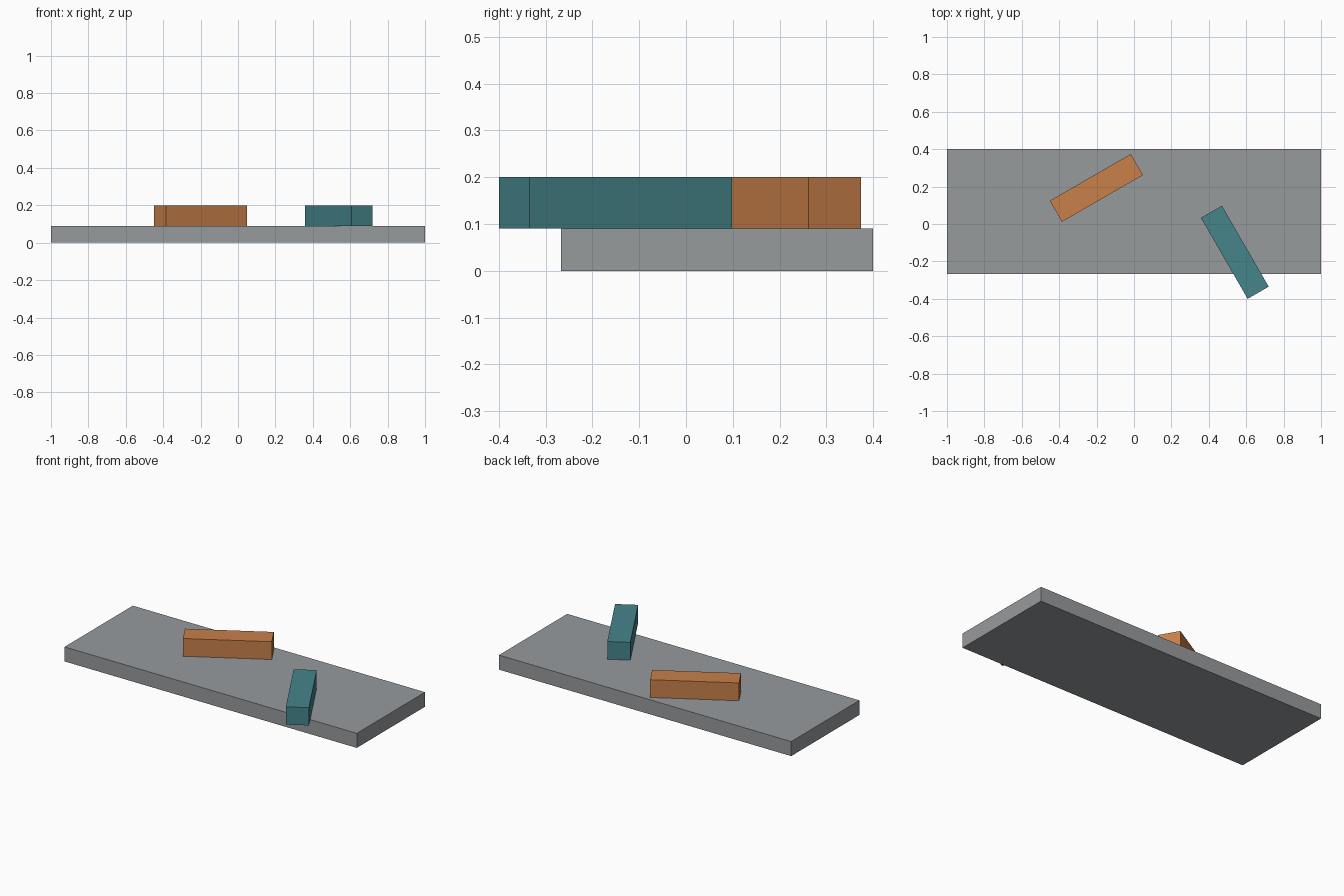
import bpy
import math

cube = bpy.data.objects.get("Cube")
if cube:
    bpy.data.objects.remove(cube, do_unlink=True)


def make_material(name, rgb):
    mat = bpy.data.materials.new(name)
    mat.use_nodes = True
    colour = (*rgb, 1.0)
    mat.diffuse_color = colour
    for node in mat.node_tree.nodes:
        if node.type == "BSDF_PRINCIPLED":
            node.inputs["Base Color"].default_value = colour
    return mat


def make_block(name, size, centre, material, turn=0.0):
    """Add a box, turned about the vertical by `turn` degrees."""
    bpy.ops.mesh.primitive_cube_add(size=1, location=centre)
    block = bpy.context.object
    block.name = name
    block.scale = size
    block.rotation_euler.z = math.radians(turn)
    block.data.materials.append(material)
    return block


grey = make_material("slab grey", (0.31, 0.325, 0.335))
orange = make_material("burnt orange", (0.58, 0.215, 0.068))
teal = make_material("dark teal", (0.06, 0.235, 0.26))

# Flat slab underneath
slab_height = 0.09
make_block("base_slab", (2.0, 0.667, slab_height), (0, 0.0665, slab_height / 2), grey)

# Two equal bars resting on the slab, at right angles to each other
bar_size = (0.5, 0.13, 0.11)
bar_z = slab_height + bar_size[2] / 2
make_block("orange_bar", bar_size, (-0.201, 0.193, bar_z), orange, 30)
make_block("teal_bar", bar_size, (0.539, -0.151, bar_z), teal, -60)
